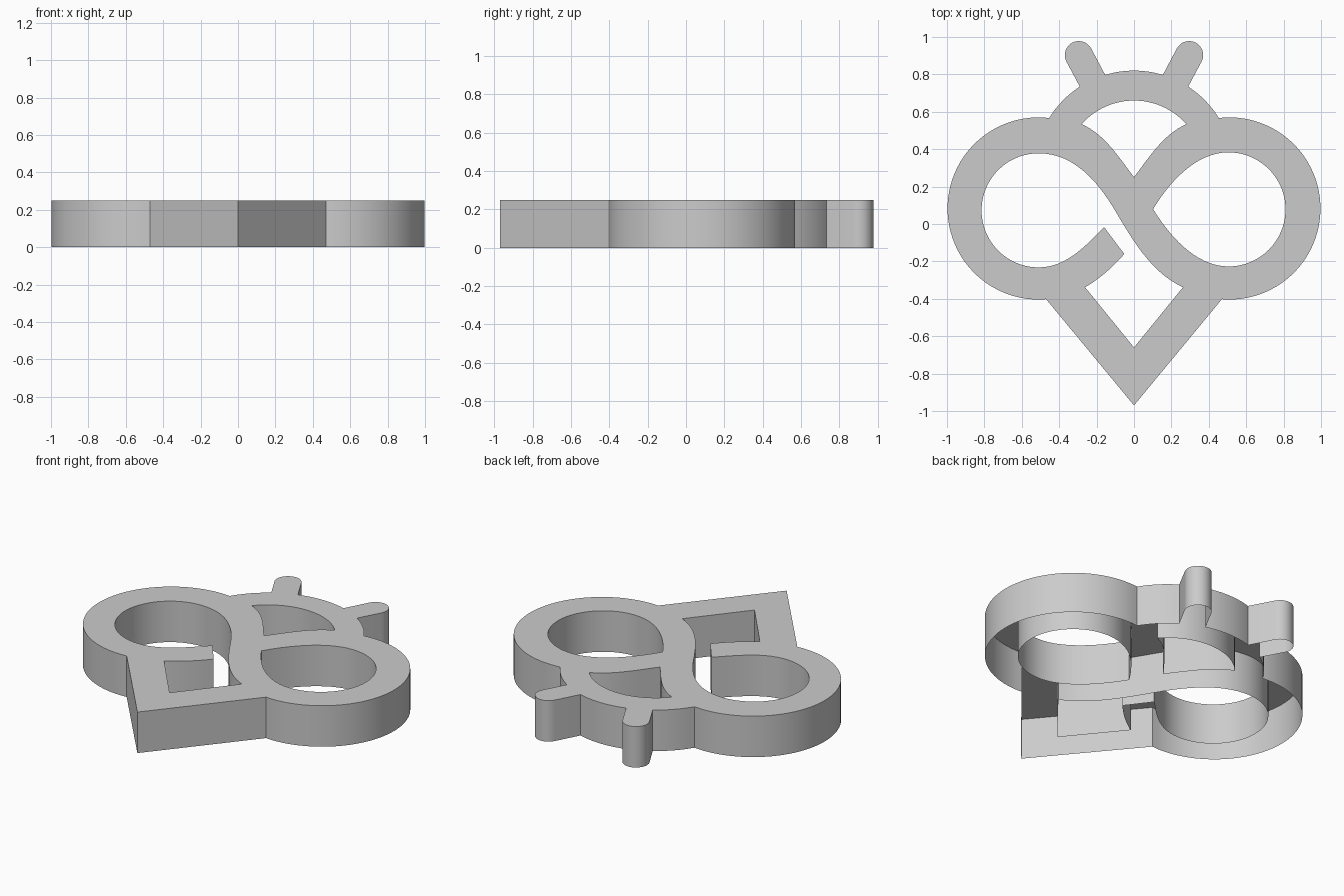
import bpy
import bmesh
from math import sin, cos, radians, atan2, degrees
from mathutils import Vector
from mathutils.geometry import interpolate_bezier

HEIGHT = 0.25

old = bpy.data.objects.get("Cube")
if old:
    bpy.data.objects.remove(old, do_unlink=True)


def arc(cx, cy, r, a0, a1, n):
    """Points on a circle from angle a0 to a1 (degrees)."""
    angles = [radians(a0 + (a1 - a0) * i / n) for i in range(n + 1)]
    return [(cx + r * cos(a), cy + r * sin(a)) for a in angles]


def bez(a, b, c, d, n=16):
    pts = interpolate_bezier(*[Vector((*p, 0)) for p in (a, b, c, d)], n)
    return [(p.x, p.y) for p in pts]


def angle(cx, cy, x, y):
    return degrees(atan2(y - cy, x - cx))


def mirror(pts):
    return [(-x, y) for x, y in reversed(pts)]


# Outer outline: right half, then its mirror image
LOBE, HEAD = (0.51, 0.083), (0.0, 0.287)
head_r = 0.533
a_side = angle(*HEAD, 0.455, 0.565)
a_base = angle(*HEAD, 0.29, 0.735)
a_inner = angle(*HEAD, 0.155, 0.80)
right_half = (
    [(0, -0.97), (0.47, -0.402)]
    + arc(*LOBE, 0.487, -90, 97, 48)
    + arc(*HEAD, head_r, a_side, a_base, 8)
    + arc(0.295, 0.903, 0.075, -28, 152, 16)
    + arc(*HEAD, head_r, a_inner, 90, 6)
)
outline = right_half + mirror(right_half)

# Opening under the head arch
edge = bez((0, 0.25), (0.09, 0.37), (0.16, 0.48), (0.278, 0.533))
arch = edge + arc(*HEAD, 0.373, angle(*HEAD, 0.278, 0.533), 90, 12)
head_hole = arch + mirror(arch)

# Teardrop opening in the right-hand loop
tip = (0.102, 0.08)
right_hole = (
    bez(tip, (0.2, -0.08), (0.34, -0.227), (0.505, -0.227))
    + arc(0.505, 0.078, 0.305, -90, 90, 40)
    + bez((0.505, 0.383), (0.34, 0.383), (0.2, 0.24), tip)
)

# Left-hand loop opening joined to the lower point opening by the gap
mid = (-0.1, 0.07)
left_hole = (
    [(0, -0.66)]
    + bez((0.262, -0.338), (0.1, -0.265), (0, -0.1), mid)
    + bez(mid, (-0.2, 0.24), (-0.33, 0.378), (-0.51, 0.378))
    + arc(-0.51, 0.073, 0.305, 90, 270, 40)
    + bez((-0.51, -0.232), (-0.37, -0.232), (-0.27, -0.13), (-0.16, -0.017))
    + bez((-0.052, -0.16), (-0.11, -0.23), (-0.2, -0.305), (-0.262, -0.338))
)


def add_loop(bm, pts):
    clean = []
    for p in pts:
        if not clean or (Vector(p) - Vector(clean[-1])).length > 1e-4:
            clean.append(p)
    if (Vector(clean[0]) - Vector(clean[-1])).length < 1e-4:
        clean.pop()
    verts = [bm.verts.new((x, y, HEIGHT)) for x, y in clean]
    return [bm.edges.new((v, verts[i - 1])) for i, v in enumerate(verts)]


# Flat top plate with openings, side walls dropped to the ground, open below
bm = bmesh.new()
rim = []
for loop in (outline, head_hole, right_hole, left_hole):
    rim += add_loop(bm, loop)
bmesh.ops.triangle_fill(bm, edges=rim, use_beauty=True, normal=(0, 0, 1))
top_faces = list(bm.faces)
walls = bmesh.ops.extrude_edge_only(bm, edges=rim)
for item in walls["geom"]:
    if isinstance(item, bmesh.types.BMVert):
        item.co.z = 0
bmesh.ops.recalc_face_normals(bm, faces=bm.faces)
bm.normal_update()
if top_faces[0].normal.z < 0:
    bmesh.ops.reverse_faces(bm, faces=bm.faces)

mesh = bpy.data.meshes.new("cutter_body")
bm.to_mesh(mesh)
bm.free()
body = bpy.data.objects.new("cutter_body", mesh)
bpy.context.collection.objects.link(body)

# Plain grey material
grey = bpy.data.materials.new("plain grey")
grey.use_nodes = True
color = (0.6, 0.6, 0.6, 1)
grey.diffuse_color = color
grey.node_tree.nodes["Principled BSDF"].inputs["Base Color"].default_value = color
mesh.materials.append(grey)

# Smooth curved walls, crisp corners
bpy.ops.object.select_all(action="DESELECT")
body.select_set(True)
bpy.context.view_layer.objects.active = body
bpy.ops.object.shade_smooth_by_angle(angle=radians(25))
